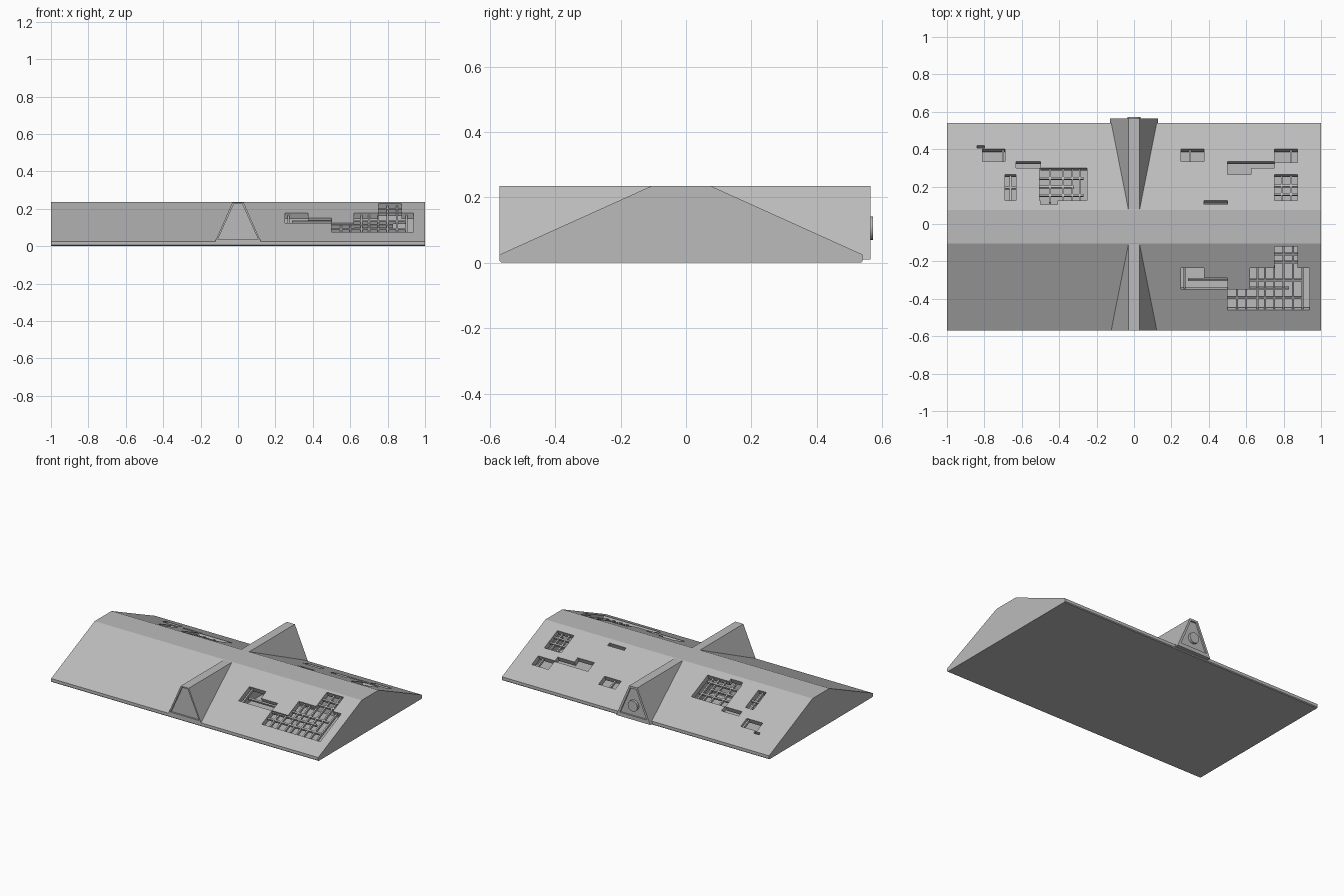
import bpy, bmesh
from math import pi
from mathutils import Vector

cube = bpy.data.objects.get("Cube")
if cube:
    bpy.data.objects.remove(cube, do_unlink=True)

grey = bpy.data.materials.new("light_grey")
grey.use_nodes = True
COLOUR = (0.5, 0.5, 0.5, 1)
grey.diffuse_color = COLOUR
grey.node_tree.nodes["Principled BSDF"].inputs["Base Color"].default_value = COLOUR

FRONT, BACK, LIP, TOP = -0.57, 0.54, 0.025, 0.235
RIDGE_F, RIDGE_B = -0.105, 0.075
K = (TOP - LIP) / (RIDGE_F - FRONT)


def hull(name, points):
    """Convex solid around the points, with flat areas merged."""
    bm = bmesh.new()
    for p in points:
        bm.verts.new(p)
    bmesh.ops.convex_hull(bm, input=bm.verts[:])
    bmesh.ops.dissolve_limit(bm, angle_limit=0.01, verts=bm.verts[:], edges=bm.edges[:])
    bmesh.ops.recalc_face_normals(bm, faces=bm.faces[:])
    mesh = bpy.data.meshes.new(name)
    bm.to_mesh(mesh)
    bm.free()
    mesh.materials.append(grey)
    ob = bpy.data.objects.new(name, mesh)
    bpy.context.collection.objects.link(ob)
    return ob


def prism_x(name, profile, x0, x1):
    return hull(name, [(x, y, z) for x in (x0, x1) for y, z in profile])


def prism_y(name, profile, y0, y1):
    return hull(name, [(x, y, z) for y in (y0, y1) for x, z in profile])


def slope_box(name, side, x0, x1, y0, y1, low, high):
    """Box lying square to the front (-1) or back (1) slope."""
    normal = Vector((0, side * K, 1)).normalized()
    pts = []
    for y in (y0, y1):
        run = y - FRONT if side < 0 else BACK - y
        for x in (x0, x1):
            for h in (low, high):
                pts.append(Vector((x, y, LIP + run * K)) + normal * h)
    return hull(name, pts)


def cut(ob, cutter):
    cutter.hide_render = True
    mod = ob.modifiers.new("cut", 'BOOLEAN')
    mod.operation = 'DIFFERENCE'
    mod.solver = 'EXACT'
    mod.object = cutter
    bpy.context.view_layer.objects.active = ob
    bpy.ops.object.modifier_apply(modifier=mod.name)
    bpy.data.objects.remove(cutter, do_unlink=True)


# Main sloped hull with a small chamfer under the lips
C = 0.005
body = prism_x("sloped_hull", [
    (FRONT + C, 0), (FRONT, C), (FRONT, LIP), (RIDGE_F, TOP),
    (RIDGE_B, TOP), (BACK, LIP), (BACK, C), (BACK - C, 0)], -1, 1)

# Hollow bays behind the openings
bay = [(-0.475, 0.03), (RIDGE_F, 0.197), (-0.03, 0.197), (-0.03, 0.03)]
back_bay = [(-0.03 - y, z) for y, z in bay]
cut(body, prism_x("bay_cutter", bay, 0.2, 0.96))
cut(body, prism_x("bay_cutter", back_bay, 0.2, 0.92))
cut(body, prism_x("bay_cutter", back_bay, -0.9, -0.2))

# Openings in the slopes: x0, x1, y0, y1
openings = {
    -1: [(.25, .375, -.35, -.235), (.37, .5, -.35, -.29), (.5, .63, -.46, -.35),
         (.62, .938, -.46, -.235), (.75, .875, -.24, -.12)],
    1: [(-.84, -.8, .405, .42), (-.81, -.69, .335, .4), (-.69, -.63, .125, .265),
        (-.63, -.5, .3, .335), (-.505, -.25, .125, .3), (-.5, -.41, .105, .13),
        (.25, .375, .335, .4), (.375, .5, .105, .125), (.5, .75, .3, .335),
        (.5, .625, .265, .31), (.75, .875, .33, .4), (.75, .875, .125, .265)],
}
for side, holes in openings.items():
    for hole in holes:
        cut(body, slope_box("opening_cutter", side, *hole, -0.045, 0.02))

# Pipes running across the openings: y, x0, x1
cross_pipes = {
    -1: [(-.305, .29, .5), (-.307, .61, .9), (-.35, .5, .83), (-.4, .5, .9),
         (-.167, .74, .88), (-.21, .74, .88)],
    1: [(.16, -.51, -.27), (.205, -.51, -.32), (.25, -.51, -.27),
        (.2, -.7, -.62), (.165, .74, .88), (.21, .74, .88)],
}
# Pipes running up the slope: x, y0, y1
rise_pipes = {
    -1: [(.27, -.355, -.23), (.55, -.465, -.345), (.6, -.465, -.345),
         (.66, -.465, -.23), (.7, -.465, -.23), (.75, -.465, -.23),
         (.8, -.465, -.115), (.85, -.465, -.115), (.9, -.465, -.23)],
    1: [(-.45, .12, .305), (-.38, .12, .305), (-.33, .12, .305), (-.29, .12, .305),
        (-.66, .12, .27), (-.7, .33, .405), (.3, .33, .405),
        (.79, .12, .27), (.84, .12, .27), (.84, .33, .405)],
}
W = 0.005
for side in (-1, 1):
    place = "front" if side < 0 else "back"
    for y, x0, x1 in cross_pipes[side]:
        slope_box(place + "_cross_pipe", side, x0, x1, y - W, y + W, -0.026, -0.01)
    for x, y0, y1 in rise_pipes[side]:
        slope_box(place + "_rise_pipe", side, x - W, x + W, y0, y1, -0.028, -0.012)


# Wedge housings in the middle of each slope, with a sunken end panel
def trapezoid(base, z0, top, z1):
    return [(-base, z0), (base, z0), (top, z1), (-top, z1)]


front = prism_y("front_housing", trapezoid(0.122, LIP, 0.03, 0.234), FRONT, -0.1)
cut(front, prism_y("panel_cutter", trapezoid(0.108, 0.036, 0.022, 0.226),
                   FRONT - 0.02, FRONT + 0.012))

BACK_END = 0.565
back = prism_y("back_housing", trapezoid(0.128, 0.01, 0.03, 0.234), 0.07, BACK_END)
cut(back, prism_y("panel_cutter", trapezoid(0.1, 0.036, 0.022, 0.22),
                  BACK_END - 0.01, BACK_END + 0.02))

# Round port on the back housing
bpy.ops.mesh.primitive_cylinder_add(vertices=24, radius=0.036, depth=0.02,
                                    location=(0, 0.562, 0.106), rotation=(pi / 2, 0, 0))
port = bpy.context.object
port.name = "round_port"
port.data.materials.append(grey)
bpy.ops.object.shade_smooth_by_angle()
